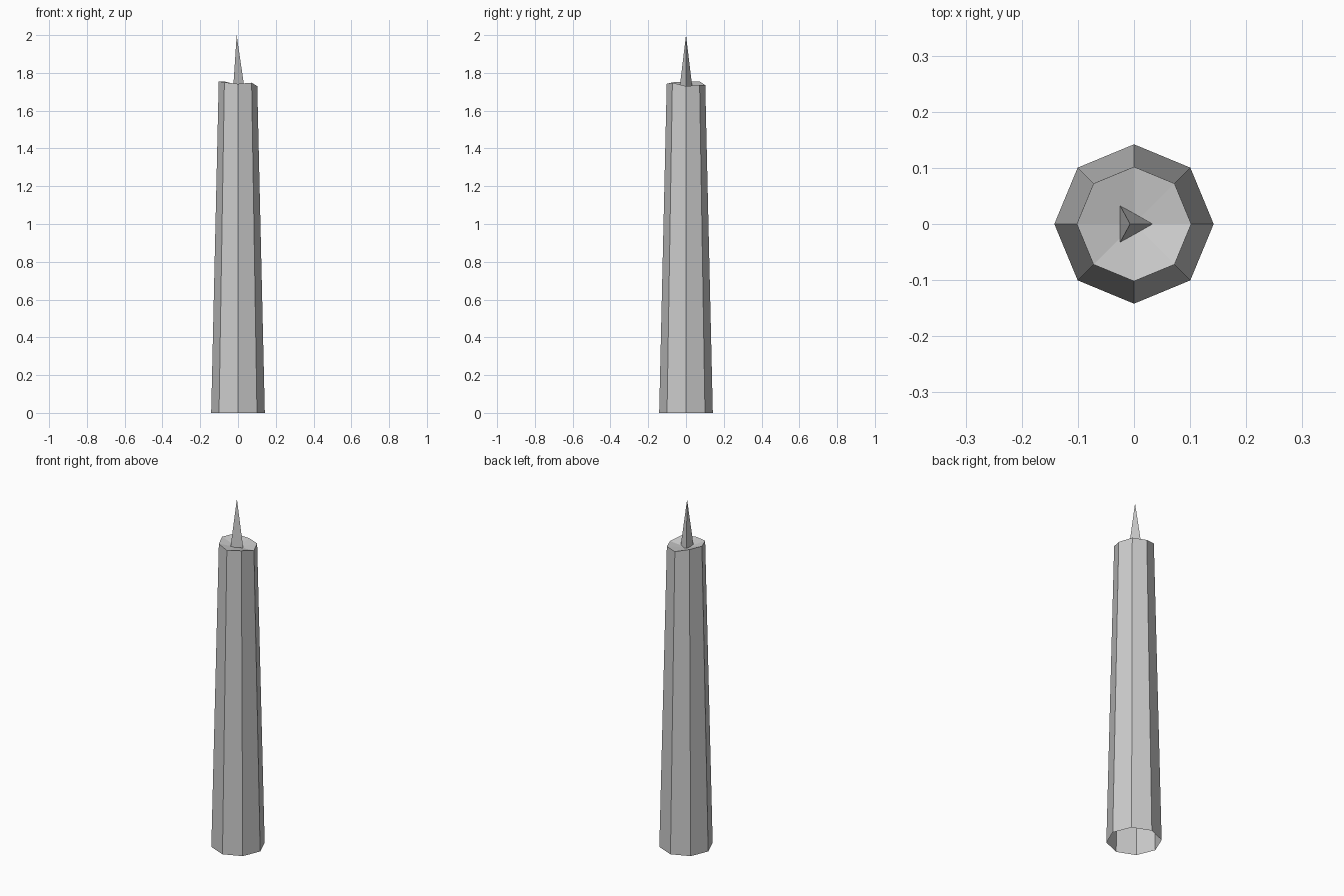
import bpy
import bmesh
from math import cos, sin, radians

cube = bpy.data.objects.get("Cube")
if cube:
    bpy.data.objects.remove(cube, do_unlink=True)

# Single plain material
grey = bpy.data.materials.new("light grey")
grey.use_nodes = True
colour = (0.6, 0.6, 0.6, 1)
grey.diffuse_color = colour
grey.node_tree.nodes["Principled BSDF"].inputs["Base Color"].default_value = colour


def make_object(name, bm):
    bm.normal_update()
    mesh = bpy.data.meshes.new(name)
    bm.to_mesh(mesh)
    bm.free()
    mesh.materials.append(grey)
    obj = bpy.data.objects.new(name, mesh)
    bpy.context.collection.objects.link(obj)
    return obj


def fan(bm, ring, tip):
    for i, v in enumerate(ring):
        bm.faces.new((v, ring[(i + 1) % len(ring)], tip))


# Tapered eight-sided shaft, open below, with an uneven rim and dished top
RIM_HEIGHTS = [1.73, 1.735, 1.735, 1.755, 1.755, 1.75, 1.742, 1.748]
SIDES = len(RIM_HEIGHTS)
bm = bmesh.new()
foot, rim = [], []
for i, height in enumerate(RIM_HEIGHTS):
    a = radians(360 * i / SIDES)
    foot.append(bm.verts.new((0.142 * cos(a), 0.142 * sin(a), 0)))
    rim.append(bm.verts.new((0.102 * cos(a), 0.102 * sin(a), height)))
for i in range(SIDES):
    j = (i + 1) % SIDES
    bm.faces.new((foot[i], foot[j], rim[j], rim[i]))
fan(bm, rim, bm.verts.new((0, 0, 1.722)))
make_object("tapered_shaft", bm)

# Three-sided spike rising from the dish
bm = bmesh.new()
base = [bm.verts.new((x, y, 1.727)) for x, y in
        ((0.033, 0), (-0.025, 0.033), (-0.025, -0.033))]
fan(bm, base, bm.verts.new((-0.007, 0, 2)))
make_object("top_spike", bm)
